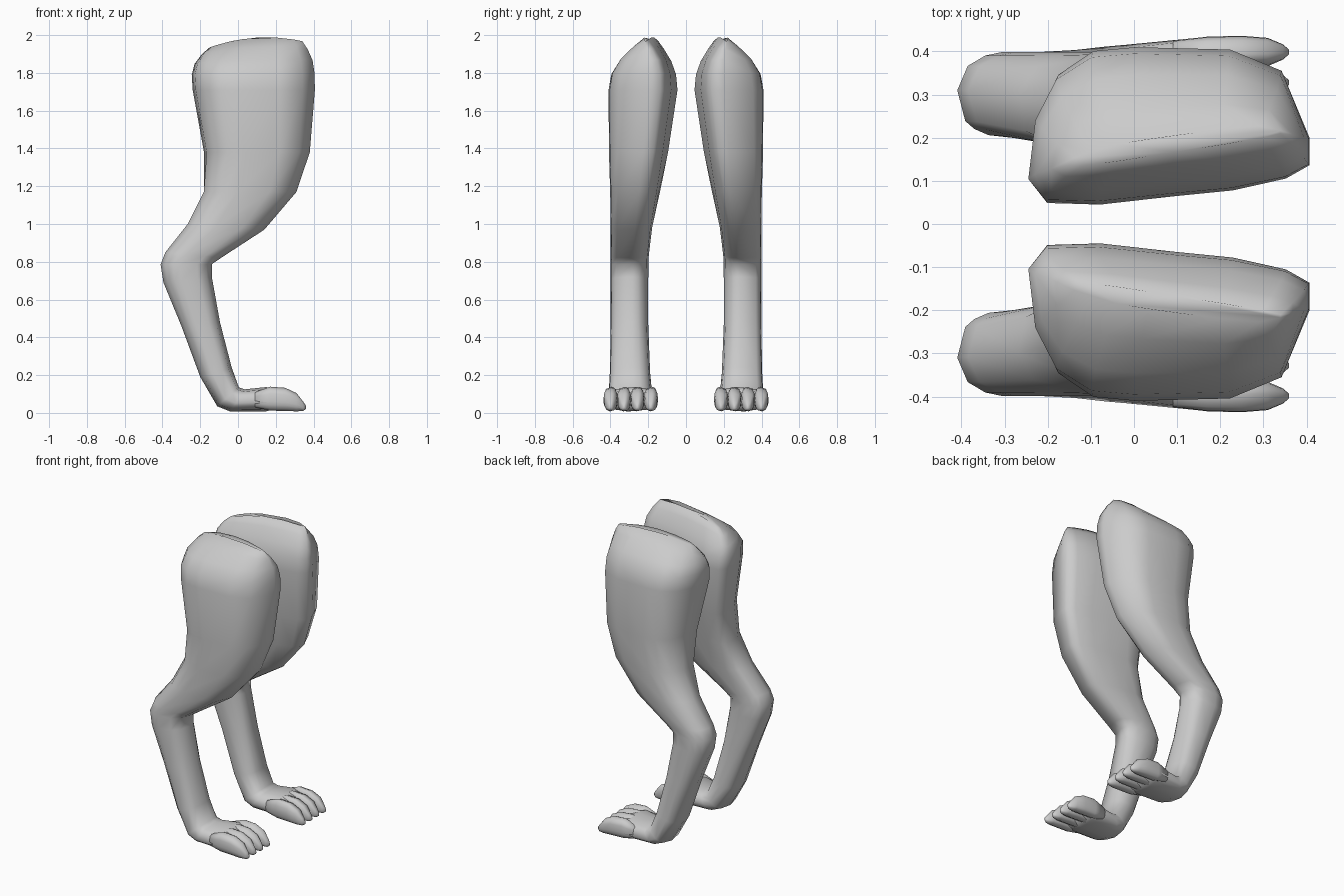
import bpy, bmesh

if "Cube" in bpy.data.objects:
    bpy.data.objects.remove(bpy.data.objects["Cube"])

# Thigh cross-section (u = back to front, v = inside to outside)
THIGH = [(-1, -.7), (-.88, -.98), (-.5, -1), (0, -.9), (.45, -.82), (.83, -.67),
         (1, -.5), (1, -.15), (.8, .7), (.43, .97), (-.25, 1), (-.55, .95),
         (-.8, .65), (-.95, .1)]

# Leg from thigh to foot: back x, z, front x, z, inner y, outer y
LEG = [(-.245, 1.79, .405, 1.8, .053, .395),
       (-.24, 1.71, .407, 1.71, .045, .41),
       (-.18, 1.38, .38, 1.38, .095, .408),
       (-.19, 1.17, .31, 1.17, .135, .402),
       (-.27, 1, .14, .97, .175, .4),
       (-.385, .85, -.09, .82, .197, .4),
       (-.41, .785, -.138, .787, .199, .4),
       (-.395, .69, -.138, .72, .2, .4),
       (-.3, .46, -.095, .48, .2, .4),
       (-.2, .19, -.033, .24, .19, .405),
       (-.11, .035, .005, .135, .178, .413),
       (-.04, .007, .035, .125, .172, .418),
       (.15, .008, .15, .137, .154, .434),
       (.21, .025, .21, .12, .165, .422)]

# Toe: x, bottom z, top z, half width
TOE = [(.09, .03, .11, .026), (.17, .012, .139, .036), (.25, .01, .133, .038),
       (.31, .008, .105, .033), (.345, .01, .06, .018), (.359, .02, .04, .006)]


def rounded(u, v, n=2.4):
    """Push a section point onto a soft superellipse."""
    r = (abs(u) ** n + abs(v) ** n) ** (1 / n)
    return u / r, v / r


def ring(bm, side, row, weight=0, bulge=0, slant=0):
    """One section, blended between rounded (0) and thigh-shaped (1)."""
    xb, zb, xf, zf, y0, y1 = row
    verts = []
    for p in THIGH:
        u, v = (weight * a + (1 - weight) * b for a, b in zip(p, rounded(*p)))
        t = (u + 1) / 2
        y = (y0 + y1 + v * (y1 - y0)) / 2 + slant * u
        z = zb + (zf - zb) * t + bulge * (1 - u * u)
        verts.append(bm.verts.new((xb + (xf - xb) * t, side * y, z)))
    return verts


def skin(name, bm, loops):
    """Bridge the sections, close both ends and make a smooth object."""
    for a, b in zip(loops, loops[1:]):
        for i in range(len(a)):
            bm.faces.new((a[i - 1], a[i], b[i], b[i - 1]))
    bm.faces.new(loops[0])
    bm.faces.new(loops[-1])
    bmesh.ops.recalc_face_normals(bm, faces=bm.faces)
    for f in bm.faces:
        f.smooth = True
    me = bpy.data.meshes.new(name)
    bm.to_mesh(me)
    bm.free()
    bpy.context.collection.objects.link(bpy.data.objects.new(name, me))


def leg(name, side):
    bm = bmesh.new()
    loops = []
    # hip: the top section narrows upward to a slanted ridge
    ridge = (-.15, 1.935, .34, 1.968, .165, .205)
    for s in (1, .75, .4):
        ease = (s ** 2, s, s ** 2, s, s ** 1.5, s ** 1.5)
        row = [a + (b - a) * e for a, b, e in zip(LEG[0], ridge, ease)]
        loops.append(ring(bm, side, row, 1, .035 * s, .035 * s * s))
    # thigh, shin and foot
    for row in LEG:
        loops.append(ring(bm, side, row, min(1, max(0, (row[1] - .85) / .45))))
    skin(name, bm, loops)


def toe(name, side, y):
    bm = bmesh.new()
    skin(name, bm, [ring(bm, side, (x, lo, x, hi, y - h, y + h)) for x, lo, hi, h in TOE])


for side, label in ((1, "left"), (-1, "right")):
    leg(label + "_leg", side)
    for k in range(4):
        toe(f"{label}_toe_{k + 1}", side, .186 + k * .071)
